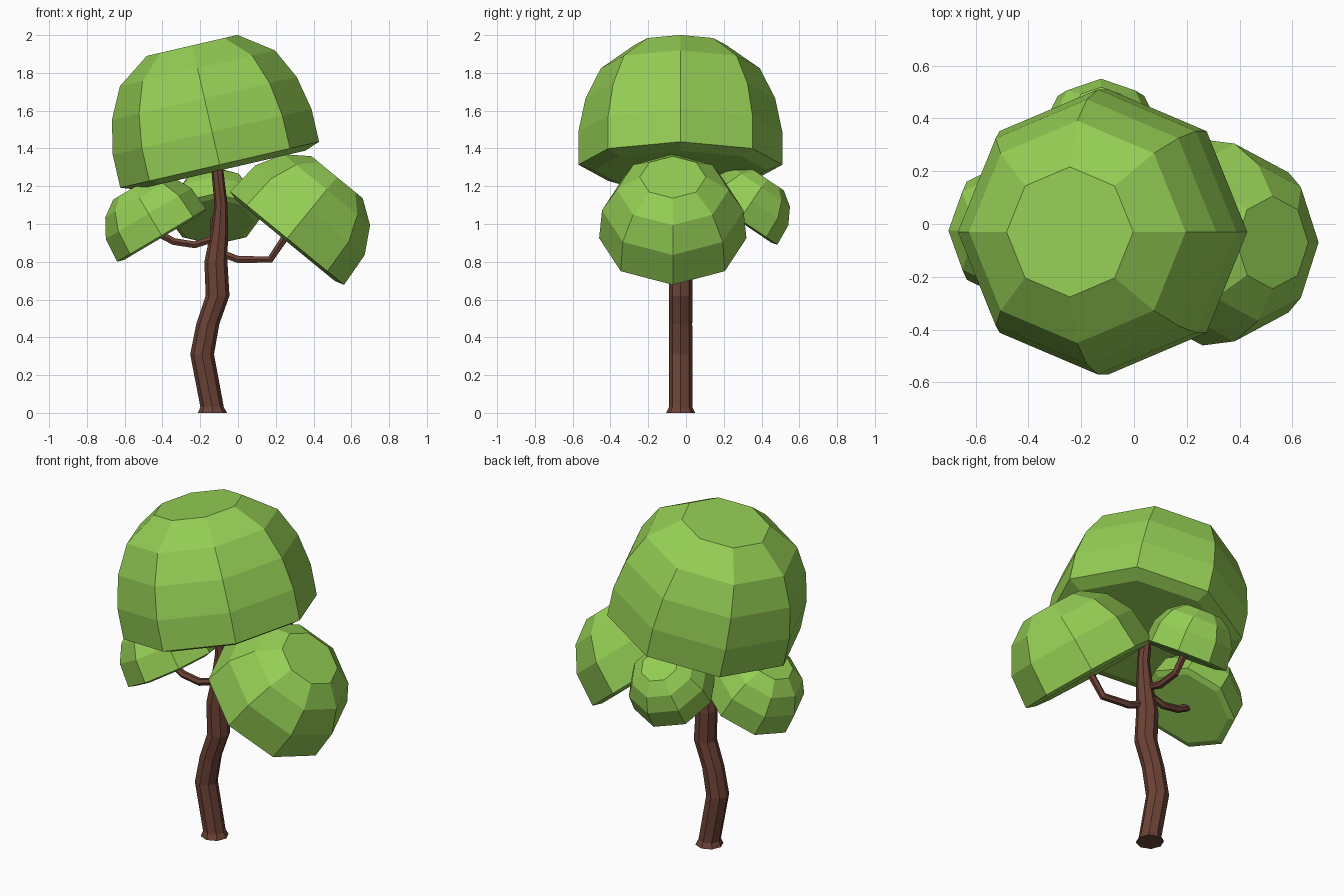
import bpy, bmesh
from math import cos, sin, pi, radians
from mathutils import Vector, Matrix

cube = bpy.data.objects.get("Cube")
if cube:
    bpy.data.objects.remove(cube, do_unlink=True)


def material(name, colour):
    mat = bpy.data.materials.new(name)
    mat.diffuse_color = (*colour, 1)
    mat.use_nodes = True
    mat.node_tree.nodes["Principled BSDF"].inputs["Base Color"].default_value = (*colour, 1)
    return mat


leaf_green = material("leaf green", (0.30, 0.62, 0.09))
bark_brown = material("bark brown", (0.15, 0.055, 0.036))


def loft(name, rings, sides, mat):
    """Skin a capped solid over rings given as (centre, rotation, radius)."""
    bm = bmesh.new()
    loops = []
    for centre, rot, radius in rings:
        loops.append([bm.verts.new(Vector(centre) + rot @ Vector(
            (radius * cos(2 * pi * i / sides), radius * sin(2 * pi * i / sides), 0)))
            for i in range(sides)])
    for low, high in zip(loops, loops[1:]):
        for i in range(sides):
            j = (i + 1) % sides
            bm.faces.new((low[i], low[j], high[j], high[i]))
    bm.faces.new(loops[0][::-1])
    bm.faces.new(loops[-1])
    bmesh.ops.recalc_face_normals(bm, faces=bm.faces)
    mesh = bpy.data.meshes.new(name)
    bm.to_mesh(mesh)
    bm.free()
    mesh.materials.append(mat)
    obj = bpy.data.objects.new(name, mesh)
    bpy.context.collection.objects.link(obj)
    return obj


def dome(name, centre, size, lean, heading, profile):
    """Faceted leaf dome, its axis leaning towards a compass heading."""
    rot = Matrix.Rotation(radians(heading), 3, 'Z') @ Matrix.Rotation(radians(lean), 3, 'Y')
    rings = [(Vector(centre) + rot @ Vector((0, 0, h * size)), rot, r * size)
             for r, h in profile]
    loft(name, rings, 8, leaf_green)


def branch(name, points, radius):
    """Bent tube through a few points."""
    pts = [Vector(p) for p in points]
    rings = []
    for i, p in enumerate(pts):
        along = pts[min(i + 1, len(pts) - 1)] - pts[max(i - 1, 0)]
        rings.append((p, along.to_track_quat('Z', 'Y').to_matrix(), radius))
    loft(name, rings, 6, bark_brown)


# Leaf domes: radius and height pairs from the underside up
tall = [(0.85, -0.055), (1, 0), (1, 0.33), (0.93, 0.667), (0.78, 0.97), (0.456, 1.2)]
squat = [(0.87, -0.04), (1, 0), (0.96, 0.49), (0.76, 0.85), (0.45, 1.07)]
dome("crown_top", (-0.097, -0.03, 1.314), 0.54, 13, 180, tall)
dome("crown_left", (0.26, -0.07, 0.925), 0.39, 39.3, 0, squat)
dome("crown_right", (-0.405, -0.025, 0.94), 0.274, 30.7, 180, squat)
dome("crown_back", (-0.125, 0.285, 1.025), 0.24, 34, 90, squat)

# Trunk with a flared foot: x, z, radius
trunk = [(-0.135, 0, 0.077), (-0.137, 0.03, 0.062), (-0.19, 0.31, 0.063),
         (-0.16, 0.47, 0.061), (-0.108, 0.62, 0.063), (-0.117, 0.8, 0.061),
         (-0.1, 0.95, 0.047), (-0.09, 1.1, 0.035), (-0.113, 1.32, 0.031)]
loft("trunk", [((x, -0.028, z), Matrix.Identity(3), r) for x, z, r in trunk], 8, bark_brown)

# Branches
branch("branch_left", [(-0.1, -0.03, 0.85), (0, -0.04, 0.812), (0.17, -0.06, 0.812),
                       (0.25, -0.07, 0.93)], 0.021)
branch("branch_right", [(-0.1, -0.03, 0.93), (-0.23, -0.03, 0.89), (-0.34, -0.03, 0.907),
                        (-0.42, -0.025, 0.95)], 0.021)
branch("branch_back", [(-0.11, -0.03, 0.96), (-0.12, 0.08, 0.93), (-0.125, 0.2, 0.95),
                       (-0.125, 0.28, 1.04)], 0.021)
